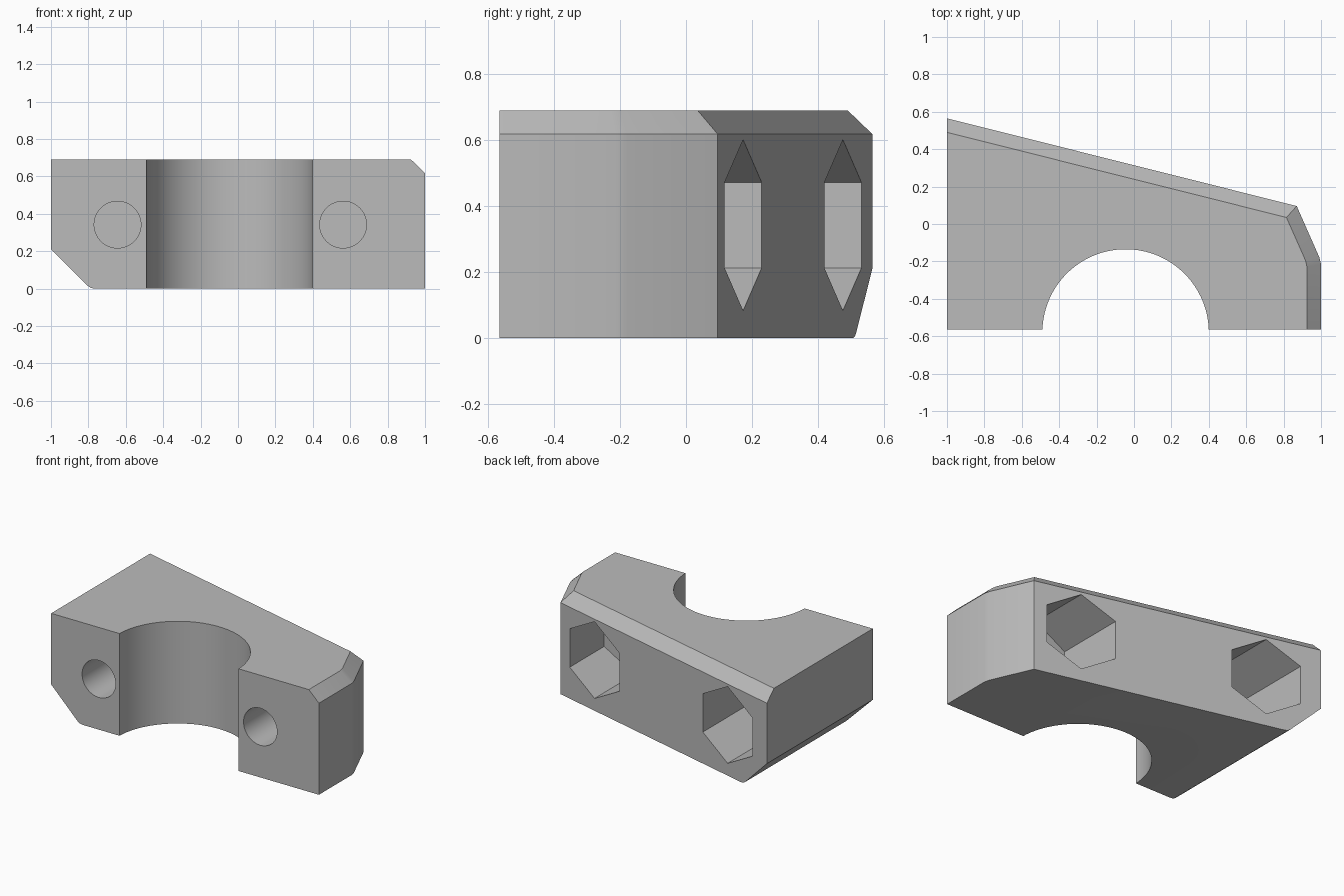
import bpy, bmesh, math
from mathutils import Matrix

if "Cube" in bpy.data.objects:
    bpy.data.objects.remove(bpy.data.objects["Cube"])

HEIGHT, CHAMFER_Z = 0.69, 0.618
FRONT, BOLT_Z = -0.565, 0.342
BOLT_X = (-0.644, 0.562)

grey = bpy.data.materials.new("light grey")
grey.use_nodes = True
grey.diffuse_color = (0.5, 0.5, 0.5, 1)
grey.node_tree.nodes["Principled BSDF"].inputs["Base Color"].default_value = (0.5, 0.5, 0.5, 1)


def finish(name, bm):
    bmesh.ops.recalc_face_normals(bm, faces=bm.faces)
    mesh = bpy.data.meshes.new(name)
    bm.to_mesh(mesh)
    bm.free()
    mesh.materials.append(grey)
    obj = bpy.data.objects.new(name, mesh)
    bpy.context.collection.objects.link(obj)
    return obj


def loft(name, rings):
    """Solid through a stack of rings with equal point counts."""
    bm = bmesh.new()
    stack = [[bm.verts.new(p) for p in ring] for ring in rings]
    bm.faces.new(stack[0])
    bm.faces.new(stack[-1])
    for low, high in zip(stack, stack[1:]):
        for i in range(len(low)):
            j = (i + 1) % len(low)
            bm.faces.new((low[i], low[j], high[j], high[i]))
    return finish(name, bm)


def cylinder(name, sides, radius, y0, y1, x, turn=0.0):
    """Cylinder lying along y at bolt height."""
    bm = bmesh.new()
    place = (Matrix.Translation((x, (y0 + y1) / 2, BOLT_Z))
             @ Matrix.Rotation(math.pi / 2, 4, "X") @ Matrix.Rotation(turn, 4, "Z"))
    bmesh.ops.create_cone(bm, cap_ends=True, segments=sides, radius1=radius,
                          radius2=radius, depth=y1 - y0, matrix=place)
    return finish(name, bm)


def cut(target, cutter):
    cutter.hide_render = True
    mod = target.modifiers.new(cutter.name, "BOOLEAN")
    mod.operation, mod.solver, mod.object = "DIFFERENCE", "EXACT", cutter
    bpy.context.view_layer.objects.active = target
    bpy.ops.object.modifier_apply(modifier=mod.name)
    bpy.data.objects.remove(cutter)


# Wedge body with chamfered top edges along the back and right
outline = [(-1, FRONT), (1, FRONT), (1, -0.215), (0.991, -0.178), (0.87, 0.096), (-1, 0.565)]
top = [(-1, FRONT), (0.925, FRONT), (0.925, -0.23), (0.917, -0.195), (0.815, 0.035), (-1, 0.49)]
body = loft("clamp_body", [[(x, y, z) for x, y in ring] for ring, z in
                           ((outline, 0), (outline, CHAMFER_Z), (top, HEIGHT))])

# Half-round bore open to the front
bm = bmesh.new()
bmesh.ops.create_cone(bm, cap_ends=True, segments=128, radius1=0.445, radius2=0.445,
                      depth=2, matrix=Matrix.Translation((-0.045, -0.58, 0.3)))
cut(body, finish("bore_cutter", bm))

# Sloped lower left edge with a softened corner
slope = [(-1.2, -0.2), (-0.765, -0.2), (-0.765, 0), (-0.785, 0.003),
         (-0.802, 0.014), (-1, 0.21), (-1.2, 0.408)]
cut(body, loft("slope_cutter", [[(x, y, z) for x, z in slope] for y in (-1, 1)]))

# Round bolt holes from the front, hexagonal nut pockets from the back, thin web between
for x in BOLT_X:
    cut(body, cylinder("bolt_cutter", 64, 0.125, -0.8, -0.27, x))
    cut(body, cylinder("nut_cutter", 6, 0.259, -0.25, 0.9, x))

bpy.ops.object.select_all(action="DESELECT")
body.select_set(True)
bpy.context.view_layer.objects.active = body
bpy.ops.object.shade_smooth_by_angle(angle=math.radians(20))
